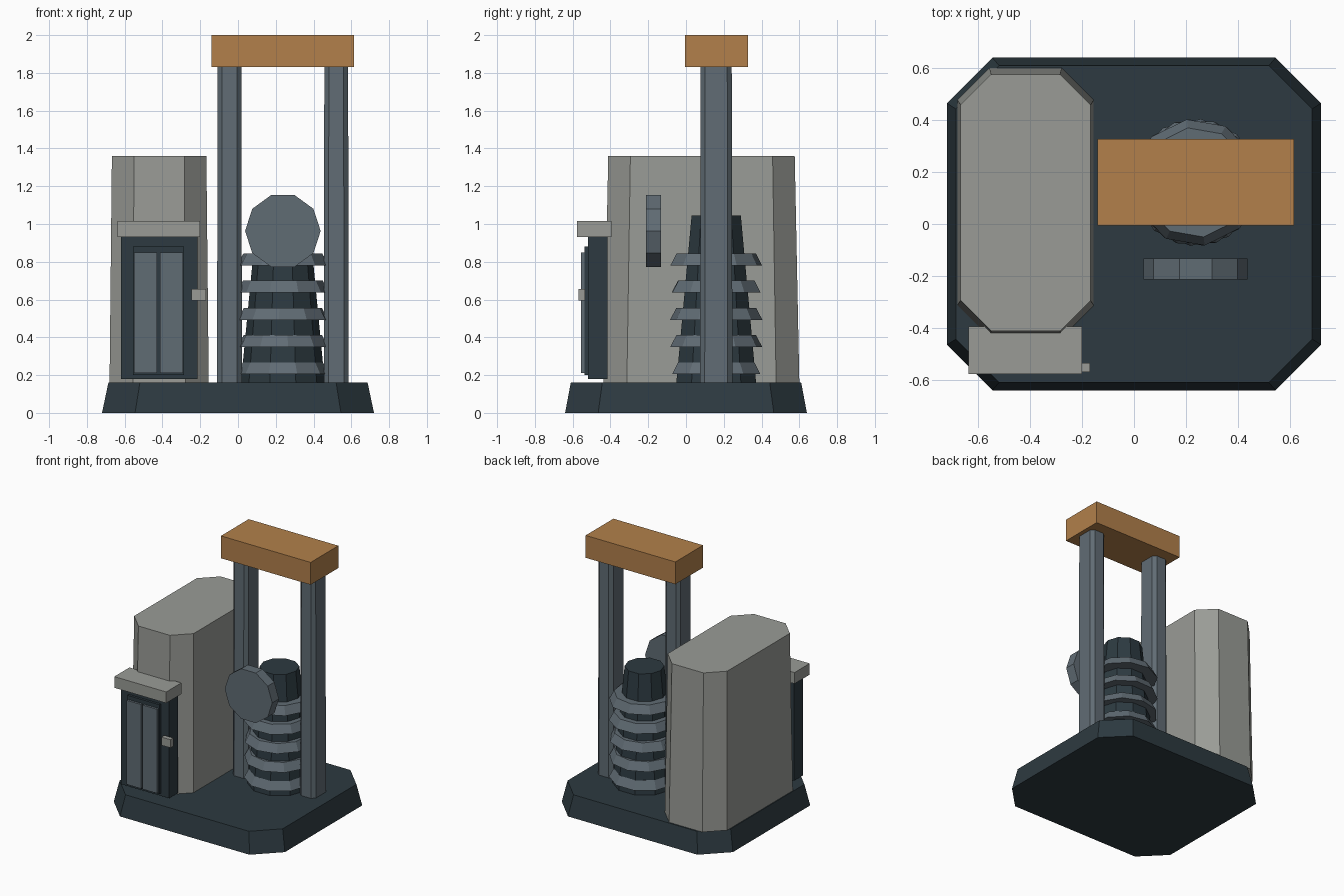
import bpy
import bmesh
from math import radians, cos, sin, pi

if "Cube" in bpy.data.objects:
    bpy.data.objects.remove(bpy.data.objects["Cube"], do_unlink=True)


def material(name, rgb):
    m = bpy.data.materials.new(name)
    m.use_nodes = True
    m.diffuse_color = (*rgb, 1)
    m.node_tree.nodes["Principled BSDF"].inputs["Base Color"].default_value = (*rgb, 1)
    return m


DARK = material("dark slate", (0.026, 0.042, 0.052))
STEEL = material("blue grey steel", (0.118, 0.150, 0.175))
GREY = material("light grey", (0.320, 0.330, 0.305))
ORANGE = material("orange brown", (0.445, 0.216, 0.070))


def loft(name, lower, upper, z0, z1, mat):
    """Closed solid between two matching outlines."""
    bm = bmesh.new()
    a = [bm.verts.new((x, y, z0)) for x, y in lower]
    b = [bm.verts.new((x, y, z1)) for x, y in upper]
    n = len(a)
    bm.faces.new(a[::-1])
    bm.faces.new(b)
    for i in range(n):
        j = (i + 1) % n
        bm.faces.new((a[i], a[j], b[j], b[i]))
    mesh = bpy.data.meshes.new(name)
    bm.to_mesh(mesh)
    bm.free()
    mesh.materials.append(mat)
    ob = bpy.data.objects.new(name, mesh)
    bpy.context.collection.objects.link(ob)
    return ob


def chamfered(cx, cy, hx, hy, cut, s=1.0):
    """Rectangle with cut corners, scaled about its centre."""
    k = cut
    pts = [(hx, -hy + k), (hx, hy - k), (hx - k, hy), (-hx + k, hy),
           (-hx, hy - k), (-hx, -hy + k), (-hx + k, -hy), (hx - k, -hy)]
    return [(cx + x * s, cy + y * s) for x, y in pts]


def ngon(cx, cy, r, sides=10, turn=0.0):
    return [(cx + r * cos(turn + 2 * pi * i / sides),
             cy + r * sin(turn + 2 * pi * i / sides)) for i in range(sides)]


def block(name, cx, cy, hx, hy, cut, taper, z0, z1, mat):
    return loft(name, chamfered(cx, cy, hx, hy, cut),
                chamfered(cx, cy, hx, hy, cut, taper), z0, z1, mat)


def box(name, x0, x1, y0, y1, z0, z1, mat):
    outline = [(x0, y0), (x1, y0), (x1, y1), (x0, y1)]
    return loft(name, outline, outline, z0, z1, mat)


# Plinth and tall cabinet
FLOOR = 0.16
block("base", 0, 0, 0.72, 0.64, 0.175, 0.953, 0, FLOOR, DARK)
block("cabinet", -0.4175, 0.082, 0.2625, 0.518, 0.123, 0.953, FLOOR, 1.36, GREY)

# Gantry
MX, MY = 0.2375, 0.16
for side, label in ((-1, "right"), (1, "left")):
    block(label + "_post", MX + side * 0.2825, MY, 0.066, 0.086, 0.025, 0.955,
          FLOOR, 1.83, STEEL)
box("crossbeam", -0.14, 0.615, -0.005, 0.328, 1.83, 2.0, ORANGE)

# Tapered core with stacked flared rings
loft("core", ngon(MX, MY, 0.222), ngon(MX, MY, 0.137), FLOOR, 1.045, DARK)
for i in range(5):
    z = 0.205 + i * 0.144
    turn = -0.2 * i
    loft("ring_%d" % (i + 1), ngon(MX, MY, 0.245, turn=turn),
         ngon(MX, MY, 0.212, turn=turn), z, z + 0.063, STEEL)

# Upright disc in front of the core
disc = loft("front_disc", ngon(0, 0, 0.2), ngon(0, 0, 0.2), -0.04, 0.04, STEEL)
disc.rotation_euler = (radians(90), 0, 0)
disc.location = (MX, -0.173, 0.963)

# Doorway with canopy, double door and handle
box("door_surround", -0.62, -0.215, -0.52, -0.415, 0.18, 0.93, DARK)
box("door_frame", -0.555, -0.285, -0.538, -0.52, 0.20, 0.88, DARK)
box("right_door", -0.55, -0.428, -0.555, -0.538, 0.21, 0.85, STEEL)
box("left_door", -0.414, -0.292, -0.555, -0.538, 0.21, 0.85, STEEL)
box("canopy", -0.637, -0.20, -0.577, -0.395, 0.93, 1.015, GREY)
box("door_handle", -0.245, -0.17, -0.57, -0.535, 0.595, 0.657, GREY)
